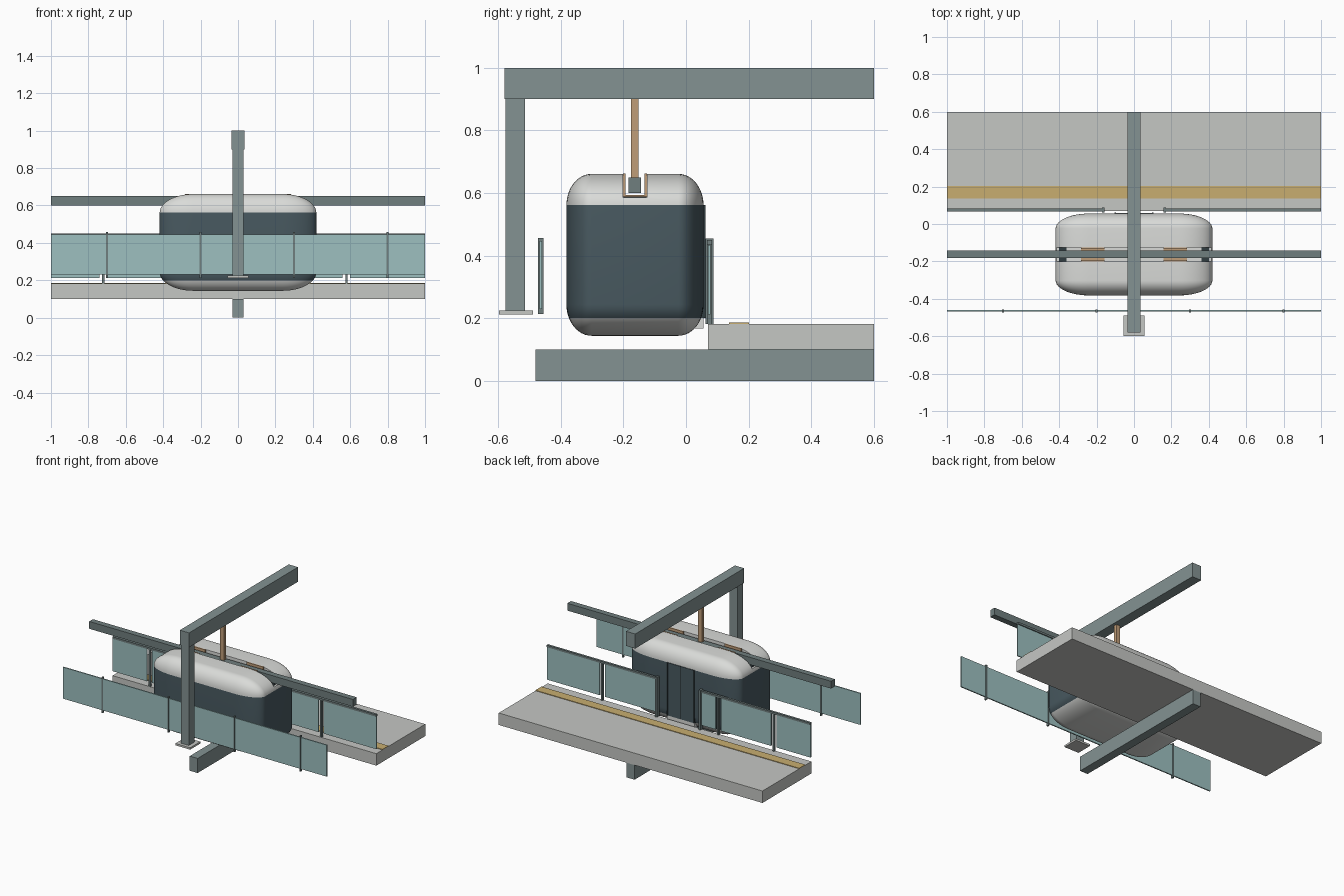
import bpy, bmesh
from mathutils import Vector

cube = bpy.data.objects.get("Cube")
if cube:
    bpy.data.objects.remove(cube, do_unlink=True)


def material(name, r, g, b):
    m = bpy.data.materials.new(name)
    m.use_nodes = True
    m.diffuse_color = (r, g, b, 1)
    m.node_tree.nodes["Principled BSDF"].inputs["Base Color"].default_value = (r, g, b, 1)
    return m


steel = material("grey steel", 0.23, 0.29, 0.29)
dark_steel = material("dark steel", 0.16, 0.21, 0.21)
concrete = material("pale concrete", 0.56, 0.57, 0.55)
glass = material("teal glass", 0.34, 0.53, 0.53)
slate = material("slate window", 0.065, 0.1, 0.117)
frame = material("dark frame", 0.03, 0.045, 0.05)
white = material("off white shell", 0.7, 0.71, 0.69)
copper = material("copper", 0.53, 0.34, 0.19)
yellow = material("warning yellow", 0.58, 0.42, 0.16)


def finish(name, bm, *mats):
    mesh = bpy.data.meshes.new(name)
    bm.to_mesh(mesh)
    bm.free()
    ob = bpy.data.objects.new(name, mesh)
    bpy.context.collection.objects.link(ob)
    for m in mats:
        mesh.materials.append(m)
    return ob


def box(name, mat, xs, ys, zs):
    """Box spanning the three given (low, high) ranges."""
    bm = bmesh.new()
    bmesh.ops.create_cube(bm, size=1)
    for v in bm.verts:
        v.co = Vector([(a + b) / 2 + c * (b - a) for (a, b), c in zip((xs, ys, zs), v.co)])
    return finish(name, bm, mat)


def around(c, half):
    return (c - half, c + half)


FULL = (-1, 1)

# Portal frame
box("top_beam", steel, around(0, 0.035), (-0.58, 0.6), (0.9, 1))
box("column", steel, around(0, 0.03), (-0.576, -0.514), (0.225, 0.9))
box("column_base", concrete, around(0, 0.056), (-0.598, -0.488), (0.212, 0.225))
box("floor_beam", steel, around(0, 0.03), (-0.48, 0.6), (0, 0.1))

# Platform and warning strip
box("platform", concrete, FULL, (0.07, 0.6), (0.1, 0.182))
box("warning_strip", yellow, FULL, (0.137, 0.202), (0.182, 0.186))

# Running rail and its hanger
RAIL_Y = -0.163
box("running_rail", dark_steel, FULL, around(RAIL_Y, 0.02), (0.6, 0.65))
box("rail_hanger", copper, around(0, 0.015), around(RAIL_Y, 0.012), (0.65, 0.9))

# Front glass barrier
box("front_glass", glass, FULL, around(-0.464, 0.004), (0.23, 0.446))
for x in (-0.7, -0.2, 0.3, 0.8):
    box("front_post", dark_steel, around(x, 0.005), around(-0.464, 0.008), (0.213, 0.457))

# Platform railings with a doorway gap
GY = 0.075
for a, b in ((-1, -0.74), (-0.7, -0.32), (-0.28, -0.165), (0.165, 0.56), (0.6, 1)):
    box("platform_glass", glass, (a, b), around(GY, 0.004), (0.212, 0.434))
for x in (-0.72, -0.3, 0.58):
    box("platform_post", dark_steel, around(x, 0.006), around(GY, 0.008), (0.182, 0.44))
for s in (-1, 1):
    box("handrail", dark_steel, tuple(sorted((s * 0.165, s))), around(GY, 0.008), (0.436, 0.45))
    box("doorway_post", dark_steel, around(s * 0.165, 0.007), around(GY, 0.013), (0.182, 0.454))

# Rounded cabin: bevelled box in radius units, then scaled to size
radius = Vector((0.18, 0.08, 0.1))
size = Vector((0.838, 0.438, 0.517))
centre = Vector((0, RAIL_Y, 0.4025))
LOW, HIGH = 0.2, 0.562
bm = bmesh.new()
bmesh.ops.create_cube(bm, size=1)
for v in bm.verts:
    v.co = Vector([c * s / r for c, s, r in zip(v.co, size, radius)])
bmesh.ops.bevel(bm, geom=bm.edges[:], offset=1, segments=12, profile=0.5, affect='EDGES')
for v in bm.verts:
    v.co = v.co * radius + centre
for z in (LOW, HIGH):
    bmesh.ops.bisect_plane(bm, geom=bm.verts[:] + bm.edges[:] + bm.faces[:],
                           plane_co=(0, 0, z), plane_no=(0, 0, 1))
cabin = finish("cabin", bm, white, slate)

# Roof channel that clears the rail
cutter = box("channel_cutter", white, FULL, around(RAIL_Y, 0.038), (0.585, 0.8))
cutter.hide_render = True
mod = cabin.modifiers.new("channel", 'BOOLEAN')
mod.operation = 'DIFFERENCE'
mod.solver = 'EXACT'
mod.object = cutter
bpy.ops.object.select_all(action='DESELECT')
cabin.select_set(True)
bpy.context.view_layer.objects.active = cabin
bpy.ops.object.modifier_apply(modifier=mod.name)
bpy.data.objects.remove(cutter, do_unlink=True)
for p in cabin.data.polygons:
    p.material_index = 1 if LOW < p.center.z < HIGH else 0
bpy.ops.object.shade_smooth_by_angle(angle=0.6)

# Hanging brackets and channel end plates
for s in (-1, 1):
    for side in (-1, 1):
        box("bracket_side", copper, around(s * 0.22, 0.063),
            around(RAIL_Y + side * 0.034, 0.004), (0.588, 0.662))
    box("bracket_floor", copper, around(s * 0.22, 0.063), around(RAIL_Y, 0.036), (0.586, 0.593))
    box("channel_end", frame, around(s * 0.38, 0.02), around(RAIL_Y, 0.037), (0.585, 0.589))

# Sliding doors on the platform side, with frame strips and sill
back = centre.y + size.y / 2
for s in (-1, 1):
    box("door_leaf", slate, around(s * 0.05, 0.045), (back - 0.01, back + 0.004), (LOW, HIGH))
    box("door_frame", frame, around(s * 0.1, 0.005), (back - 0.01, back + 0.006), (LOW, HIGH))
box("door_seam", frame, around(0, 0.005), (back - 0.01, back + 0.003), (LOW, HIGH))
box("door_sill", white, around(0, 0.105), (0.0, back), (0.167, LOW))
